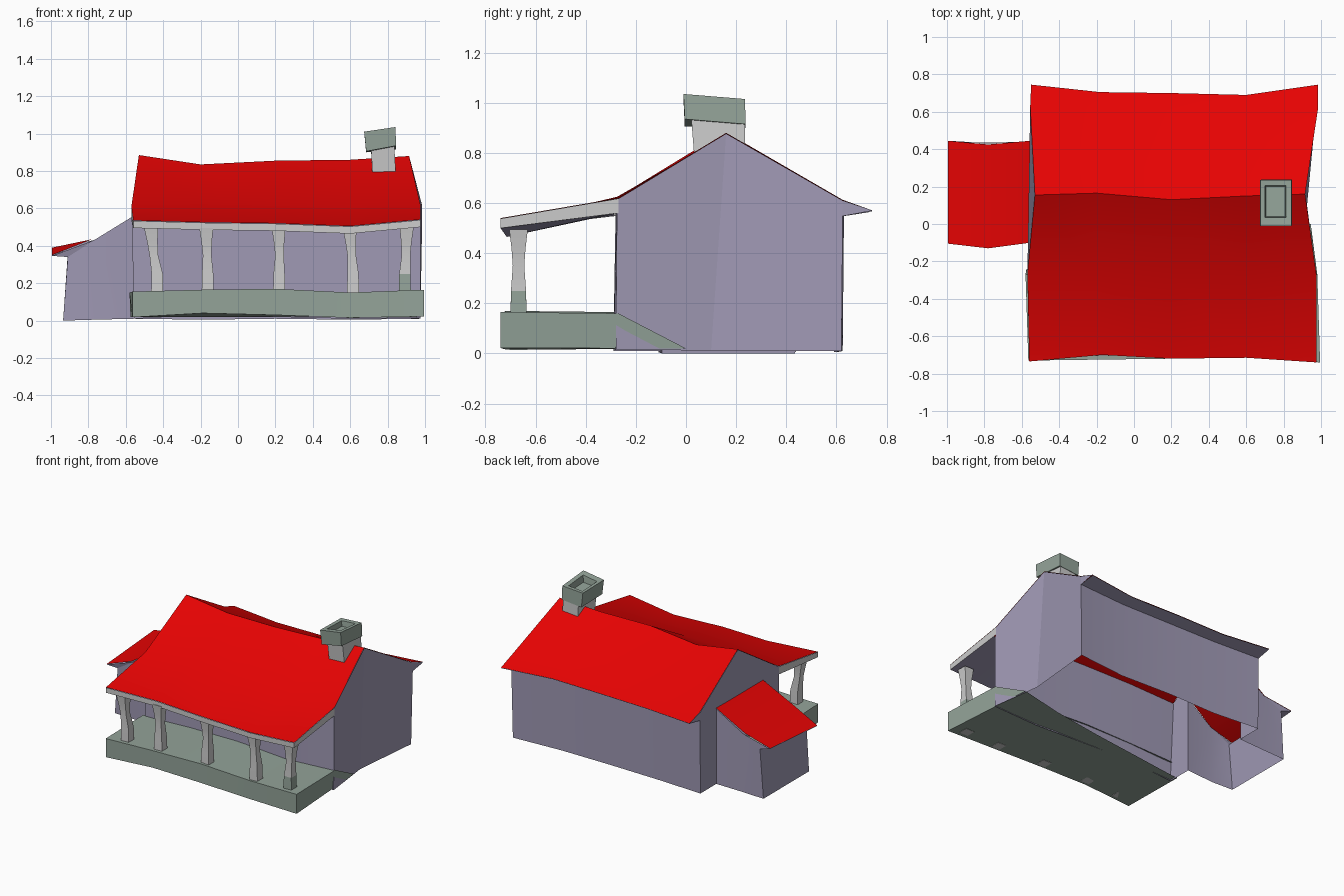
import bpy, bmesh, math
from mathutils import Vector

if "Cube" in bpy.data.objects:
    bpy.data.objects.remove(bpy.data.objects["Cube"])


def material(name, rgb):
    m = bpy.data.materials.new(name)
    m.diffuse_color = (*rgb, 1)
    m.use_nodes = True
    m.node_tree.nodes["Principled BSDF"].inputs["Base Color"].default_value = m.diffuse_color
    return m


RED = material("roof_red", (0.8, 0.001, 0.001))
PURPLE = material("wall_purple", (0.35, 0.32, 0.46))
GREEN = material("stone_green", (0.295, 0.37, 0.32))


def finish(name, bm, mats, up=None):
    """Orient the faces (towards 'up' for open sheets) and make the object."""
    bmesh.ops.recalc_face_normals(bm, faces=bm.faces)
    if up:
        total = sum((f.normal * f.calc_area() for f in bm.faces), Vector())
        if total.dot(Vector(up)) < 0:
            bmesh.ops.reverse_faces(bm, faces=bm.faces)
    me = bpy.data.meshes.new(name)
    bm.to_mesh(me)
    bm.free()
    for m in mats:
        me.materials.append(m)
    me.shade_smooth()
    me.set_sharp_from_angle(angle=math.radians(20))
    ob = bpy.data.objects.new(name, me)
    bpy.context.collection.objects.link(ob)
    return ob


def sheet(name, rows, mat, up):
    """Open surface through rows of points."""
    bm = bmesh.new()
    vs = [[bm.verts.new(p) for p in r] for r in rows]
    for a, b in zip(vs, vs[1:]):
        for i in range(len(a) - 1):
            bm.faces.new((a[i], a[i + 1], b[i + 1], b[i]))
    return finish(name, bm, [mat], up)


def panel(name, points, mat, up):
    """Single flat face."""
    bm = bmesh.new()
    bm.faces.new([bm.verts.new(p) for p in points])
    return finish(name, bm, [mat], up)


def loft(name, rings, mats=(), ring_mats=None):
    """Closed solid through rings of points, optional material per ring."""
    bm = bmesh.new()
    vs = [[bm.verts.new(p) for p in r] for r in rings]
    n = len(vs[0])
    for k, (a, b) in enumerate(zip(vs, vs[1:])):
        for i in range(n):
            j = (i + 1) % n
            f = bm.faces.new((a[i], a[j], b[j], b[i]))
            f.material_index = ring_mats[k] if ring_mats else 0
    bm.faces.new(vs[0])
    bm.faces.new(vs[-1])
    return finish(name, bm, mats)


def rect(x0, x1, y0, y1, zs):
    return [(x, y, z) for (x, y), z in zip(((x0, y0), (x1, y0), (x1, y1), (x0, y1)), zs)]


def line(xs, ys, zs):
    return list(zip(xs, ys, zs))


# Main roof: sagging lines from back eave over the ridge to the porch eave
back = line((-.55, -.18, .2, .6, .985), (.745, .705, .70, .69, .745), (.57, .565, .57, .57, .57))
hip = line((-.555, -.19, .2, .6, .985), (.63, .61, .605, .60, .625), (.61, .608, .61, .61, .613))
ridge = line((-.53, -.2, .2, .6, .915), (.155, .165, .13, .15, .16), (.885, .835, .855, .86, .88))
fold = line((-.57, -.2, .2, .6, .975), (-.265, -.27, -.275, -.275, -.27), (.61, .625, .625, .615, .62))
front = line((-.56, -.17, .2, .6, .975), (-.735, -.70, -.72, -.715, -.74), (.535, .525, .52, .505, .54))
sheet("main_roof", [back, hip, ridge, fold, front], RED, (0, 0, 1))

# Porch eave trim along the front and both ends, with a dark ceiling
trim = [fold[0]] + front + [fold[-1]]
sheet("porch_eave_trim", [[(x, y, z - .002) for x, y, z in trim],
                          [(x, y, z - (.06 if y > -.5 else .04)) for x, y, z in trim]],
      None, (0, -1, 0))
sheet("porch_ceiling", [[(x, y, z - .04) for x, y, z in front],
                        [(x, y - .02, z - .06) for x, y, z in fold]], PURPLE, (0, 0, -1))

# Main walls: front, back, rear soffit
wx = (-.555, -.19, .2, .6, .975)
f_low = line(wx, (-.285, -.275, -.28, -.29, -.28), (.01, .03, .02, .01, .015))
f_top = [(x, y - .005, z - .006) for x, y, z in fold]
b_low = line(wx, (.625, .60, .60, .59, .62), (.01, .005, .01, .005, .01))
b_top = [(x, y, .548) for x, y, z in hip]
sheet("front_wall", [f_low, f_top], PURPLE, (0, -1, 0))
sheet("back_wall", [b_low, b_top], PURPLE, (0, 1, 0))
sheet("rear_soffit", [b_top, [(x, y, z - .004) for x, y, z in back]], PURPLE, (0, 0, -1))

# Gables: the left one opens into the lean-to, the right one bows inwards
left_open = [(-.555, .44, .01), (-.555, .44, .562), (-.555, -.10, .562), (-.555, -.10, .01)]
mid = (.925, .1, .012)
for i, side, up in ((0, "left", (-1, 0, 0)), (-1, "right", (1, 0, 0))):
    eave = (hip[i][0], hip[i][1], hip[i][2] - .003)
    peak = (ridge[i][0], ridge[i][1], ridge[i][2] - .003)
    if side == "left":
        panel("left_gable_wall", [f_low[i], f_top[i], peak, eave, b_top[i], b_low[i]] + left_open,
              PURPLE, up)
    else:
        panel("right_gable_front", (f_low[i], f_top[i], peak, mid), PURPLE, up)
        panel("right_gable_back", (mid, peak, eave, b_top[i], b_low[i]), PURPLE, up)
    panel(side + "_eave_end", (eave, back[i], b_top[i]), PURPLE, up)

# Porch floor: bottom and front/top skins, closed at both ends, open under the house
floor_x = (-.565, -.19, .2, .6, .995)
front_y = (-.73, -.725, -.72, -.715, -.74)
lo = line(floor_x, front_y, (.018, .04, .03, .015, .022))
hi = line(floor_x, front_y, (.155, .165, .17, .15, .165))
top_back = [(x - .015, -.27, z - .005) for x, y, z in hi]
low_back = line((-.575, -.19, .2, .59, .945), (-.24, -.19, -.14, -.08, 0), (.02,) * 5)
sheet("porch_floor", [lo, hi, top_back], GREEN, (0, -1, 1))
sheet("porch_floor_underside", [lo, low_back], GREEN, (0, 0, -1))
for i, side, up in ((0, "left", (-1, 0, 0)), (-1, "right", (1, 0, 0))):
    panel("porch_floor_%s_end" % side, (lo[i], hi[i], top_back[i], low_back[i]), GREEN, up)

# Porch posts: (top, waist, foot) centres along x and foot height; flared at both ends
posts = ((-.465, -.45, -.432, .024), (-.17, -.165, -.162, .037), (.217, .222, .22, .026),
         (.597, .608, .615, .014), (.902, .898, .892, .018))
for n, (top, waist, foot, base) in enumerate(posts):
    rings = []
    for cx, z, w in ((foot, base, .035), (foot, .25, .03), (waist, .35, .023),
                     (waist + (top - waist) * .5, .42, .028), (top, .495, .037)):
        rings.append(rect(cx - w, cx + w, -.668 - w, -.668 + w, (z,) * 4))
    loft("porch_post_%d" % (n + 1), rings, [None, GREEN],
         ring_mats=(1 if n == 4 else 0, 0, 0, 0))

# Side lean-to: roof, walls, soffit
lx = (-.995, -.78, -.555)
lean_front = line(lx, (-.105, -.13, -.10), (.35, .435, .57))
lean_back = line(lx, (.445, .425, .445), (.39, .435, .57))
sheet("lean_to_roof", [lean_front, lean_back], RED, (0, 0, 1))
low = [(-.555, -.10, .01), (-.77, -.11, .005), (-.935, -.095, 0),
       (-.935, .435, 0), (-.77, .435, .005), (-.555, .44, .01)]
high = [(-.555, -.10, .562), (-.77, -.12, .43), (-.91, -.10, .34),
        (-.91, .44, .36), (-.77, .43, .43), (-.555, .44, .562)]
sheet("lean_to_walls", [low, high], PURPLE, (-1, 0, 0))
eave_f, eave_b = (-.995, -.105, .346), (-.995, .445, .386)
sheet("lean_to_soffit", [[high[2], high[3]], [eave_f, eave_b]], PURPLE, (0, 0, -1))
panel("lean_to_front_eave_end", (high[2], eave_f, high[1]), PURPLE, (0, -1, 0))
panel("lean_to_back_eave_end", (high[3], eave_b, high[4]), PURPLE, (0, 1, 0))

# Chimney stack and hollow cap
loft("chimney_stack", [rect(.72, .845, .035, .235, (.76, .76, .74, .74)),
                       rect(.71, .835, .02, .235, (.95, .95, .94, .94))])
loft("chimney_cap", [rect(.685, .845, -.005, .238, (.905, .935, .915, .90)),
                     rect(.675, .842, -.01, .235, (1.01, 1.035, 1.015, 1.005)),
                     rect(.70, .812, .035, .205, (1.008, 1.027, 1.012, 1.003)),
                     rect(.705, .808, .04, .20, (.97, .975, .97, .965))], [GREEN])
